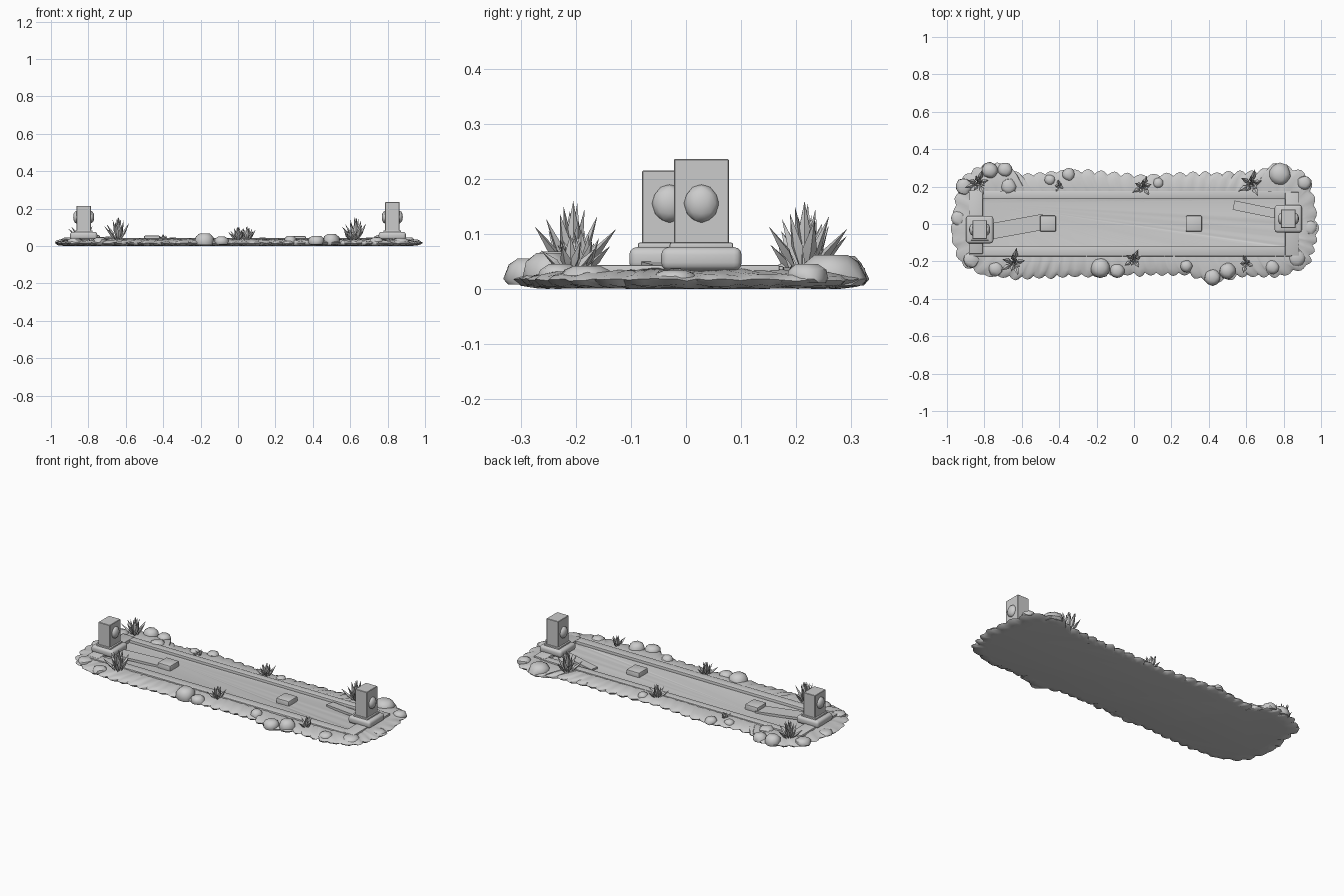
import bpy, bmesh, math, random
from mathutils import Vector, Matrix

random.seed(4)
cube = bpy.data.objects.get("Cube")
if cube:
    bpy.data.objects.remove(cube)

stone = bpy.data.materials.new("pale grey stone")
stone.use_nodes = True
COLOUR = (0.6, 0.6, 0.6, 1)
stone.diffuse_color = COLOUR
stone.node_tree.nodes["Principled BSDF"].inputs["Base Color"].default_value = COLOUR


def finish(name, bm, angle=35):
    """Turn a bmesh into a named, smooth-by-angle object."""
    bmesh.ops.recalc_face_normals(bm, faces=bm.faces)
    me = bpy.data.meshes.new(name)
    bm.to_mesh(me)
    bm.free()
    ob = bpy.data.objects.new(name, me)
    bpy.context.collection.objects.link(ob)
    me.materials.append(stone)
    bpy.ops.object.select_all(action='DESELECT')
    ob.select_set(True)
    bpy.context.view_layer.objects.active = ob
    bpy.ops.object.shade_smooth_by_angle(angle=math.radians(angle))
    return ob


def block(name, centre, size, turn=0, tilt=0, bevel=0.0, segments=2):
    """Box with optional rounded edges."""
    bm = bmesh.new()
    m = (Matrix.Translation(centre) @ Matrix.Rotation(turn, 4, 'Z')
         @ Matrix.Rotation(tilt, 4, 'Y') @ Matrix.Diagonal((*size, 1)))
    bmesh.ops.create_cube(bm, size=1, matrix=m)
    if bevel:
        bmesh.ops.bevel(bm, geom=bm.edges[:], offset=bevel, segments=segments,
                        profile=0.5, affect='EDGES')
    return finish(name, bm)


# Ground slab: scalloped outline stepped inward to a shallow sunken bed
corners = [(-.97, -.06), (-.95, .1), (-.92, .24), (-.82, .3), (-.7, .31), (-.6, .25),
           (-.35, .28), (0, .25), (.35, .26), (.66, .27), (.78, .32), (.92, .25),
           (.96, .1), (.97, -.06), (.92, -.22), (.78, -.27), (.55, -.27), (.42, -.31),
           (.3, -.26), (0, -.26), (-.35, -.27), (-.6, -.28), (-.8, -.27), (-.92, -.2)]
outline = []
for i, a in enumerate(corners):
    a, b = Vector(a), Vector(corners[(i + 1) % len(corners)])
    out = Vector((a.y - b.y, b.x - a.x)).normalized()
    lobes = max(2, round((b - a).length / 0.065))
    for k in range(lobes):
        bulge = random.uniform(0.012, 0.024)
        for j in range(4):
            p = a.lerp(b, (k + j / 4) / lobes)
            outline.append(p + out * bulge * math.sin(math.pi * j / 4))

bm = bmesh.new()
rings = [(.95, .86, .002), (.985, .96, .006), (1, 1, .016), (.985, .96, .024),
         (.95, .86, .030), (.9, .66, .037)]
loops = []
for sx, sy, z in rings:
    loops.append([bm.verts.new((p.x * sx, p.y * sy, z + random.uniform(-.002, .003)))
                  for p in outline])
n = len(outline)
for lo, hi in zip(loops, loops[1:]):
    for i in range(n):
        bm.faces.new((lo[i], lo[(i + 1) % n], hi[(i + 1) % n], hi[i]))
bm.faces.new(loops[0][::-1])
bed = [bm.verts.new((max(-.86, min(.86, v.co.x)), max(-.13, min(.13, v.co.y)), .026))
       for v in loops[-1]]
for i in range(n):
    bm.faces.new((loops[-1][i], loops[-1][(i + 1) % n], bed[(i + 1) % n], bed[i]))
bmesh.ops.remove_doubles(bm, verts=bed, dist=.0005)
bm.edges.ensure_lookup_table()
bmesh.ops.holes_fill(bm, edges=[e for e in bm.edges if e.is_boundary], sides=0)
low = min(v.co.z for v in bm.verts)
for v in bm.verts:
    v.co.z -= low
finish("ground", bm, 50)

# Kerbs around the bed
block("back_kerb", (-.02, .155, .028), (1.72, .045, .028), bevel=.004)
block("front_kerb", (-.02, -.145, .028), (1.72, .055, .028), bevel=.004)
block("right_end_kerb", (-.845, .01, .03), (.075, .34, .028), bevel=.004)
block("left_end_kerb", (.845, 0, .03), (.075, .34, .028), bevel=.004)

# Fallen planks leaning against the post bases
block("long_plank", (-.63, -.015, .036), (.3, .085, .014), turn=.18, tilt=.05)
block("short_plank", (.66, .075, .036), (.26, .05, .014), turn=-.2, tilt=-.05)


# Posts: cushion base, collar, column with a boss on each side
def post(side, x, y, top):
    block(side + "_post_base", (x, y, .055), (.145, .146, .042), bevel=.014, segments=3)
    block(side + "_post_collar", (x, y, .078), (.095, .115, .012), bevel=.003)
    block(side + "_post_column", (x, y, (top + .075) / 2), (.076, .1, top - .075),
          bevel=.002, segments=1)
    for sign in (-1, 1):
        bm = bmesh.new()
        m = (Matrix.Translation((x + sign * .037, y, .155))
             @ Matrix.Diagonal((.02, .032, .035, 1)))
        bmesh.ops.create_icosphere(bm, subdivisions=2, radius=1, matrix=m)
        finish(side + "_post_boss", bm, 50)


post("right", -.825, -.03, .215)
post("left", .825, .028, .236)

# Square stubs in the bed
for x, h in ((-.46, .056), (.32, .054)):
    block("bed_stub", (x, .002, h / 2 + .005), (.085, .085, h - .01), bevel=.006)


# Grass tufts: slim four-sided blades fanned around a centre
def tuft(x, y, height, spread, blades):
    bm = bmesh.new()
    for i in range(blades):
        turn = 2.4 * i + random.uniform(-.2, .2)
        lean = (i + .5) / blades
        length = (height - .03) * (1 - .45 * lean)
        reach = spread * lean
        tip = Vector((math.cos(turn) * reach, math.sin(turn) * reach, length))
        root = Vector((tip.x * .2, tip.y * .2, 0))
        mid = root.lerp(tip, .4) + Vector((0, 0, length * .05))
        across = Vector((-math.sin(turn), math.cos(turn), 0))
        depth = across.cross((tip - root).normalized())
        width = .006 + .05 * height
        ring = [bm.verts.new(mid + across * width), bm.verts.new(mid + depth * width * .6),
                bm.verts.new(mid - across * width), bm.verts.new(mid - depth * width * .6)]
        end, start = bm.verts.new(tip), bm.verts.new(root)
        for k in range(4):
            bm.faces.new((ring[k], ring[(k + 1) % 4], end))
            bm.faces.new((ring[(k + 1) % 4], ring[k], start))
    bmesh.ops.translate(bm, verts=bm.verts, vec=(x, y, .03))
    finish("grass_tuft", bm, 20)


for x, y, h, s in ((-.83, .22, .14, .085), (-.4, .205, .065, .04), (.05, .2, .11, .07),
                   (.63, .215, .162, .09), (-.64, -.205, .162, .09),
                   (0, -.19, .11, .065), (.6, -.21, .1, .06)):
    tuft(x, y, h, s, 13 if h > .1 else 8)


# Rocks: flat-topped domes
def rock(x, y, r, top):
    bm = bmesh.new()
    bmesh.ops.create_icosphere(bm, subdivisions=2, radius=1)
    for v in bm.verts:
        v.co *= random.uniform(.93, 1.07)
        v.co.z = max(-.2, min(.75, v.co.z)) / .75
        v.co = Vector((x + v.co.x * r, y + v.co.y * r, .018 + v.co.z * (top - .018)))
    finish("rock", bm, 40)


for x, y, r, top in ((-.77, .285, .045, .06), (-.69, .29, .04, .05), (-.91, .2, .045, .045),
                     (-.67, .2, .045, .05), (-.35, .265, .035, .045), (.78, .265, .06, .062),
                     (.91, .22, .04, .045), (.28, -.225, .035, .055), (.42, -.285, .045, .055),
                     (.5, -.25, .045, .065), (-.18, -.235, .055, .068), (-.09, -.25, .04, .05),
                     (-.87, -.19, .045, .042), (-.74, -.24, .04, .045), (.74, -.23, .04, .045),
                     (.87, -.18, .05, .042), (-.45, .235, .03, .045), (.13, .22, .03, .045),
                     (-.94, .03, .04, .034), (.94, -.02, .04, .034)):
    rock(x, y, r, top)
